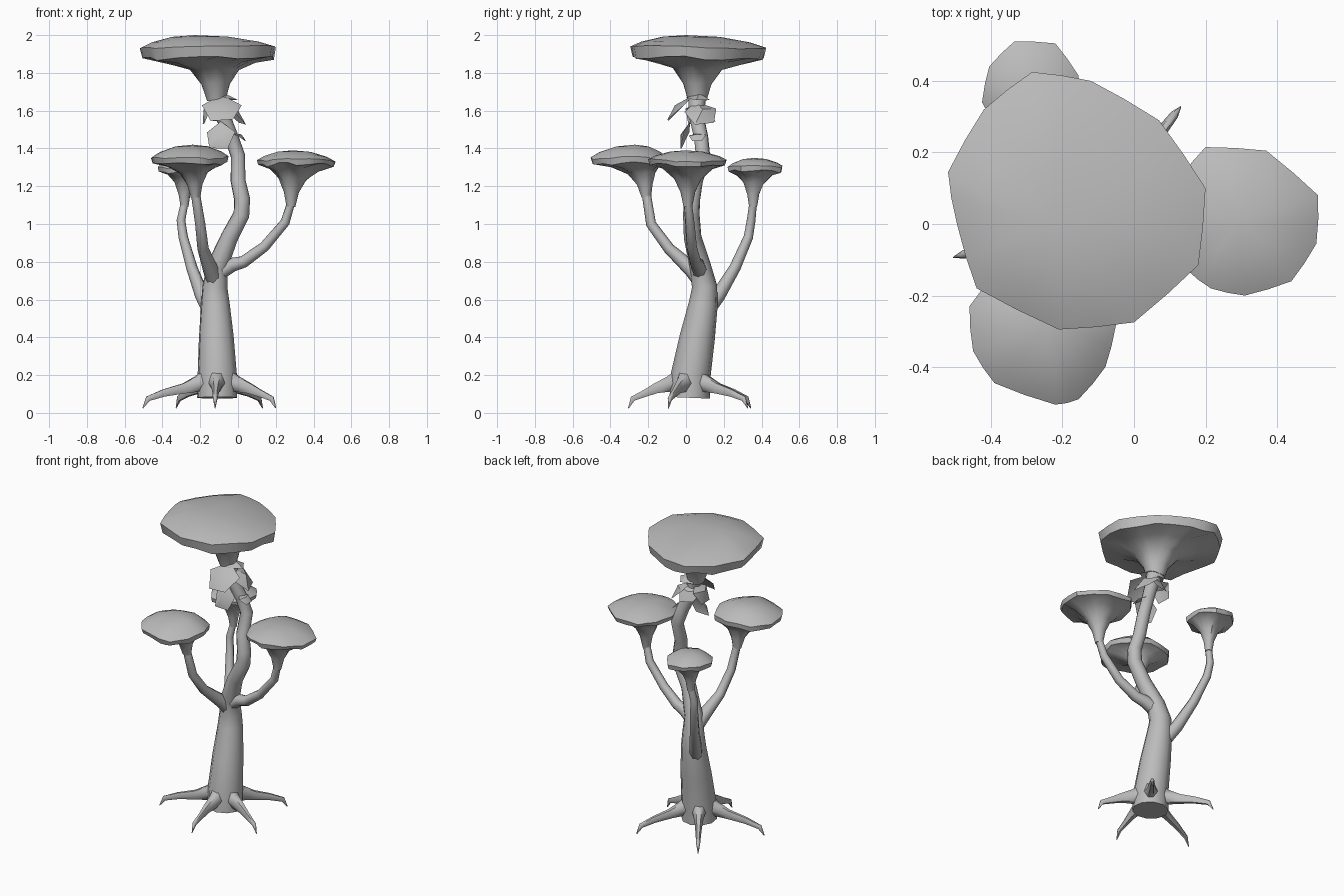
import bpy, bmesh, math, random
from mathutils import Vector

random.seed(4)
if "Cube" in bpy.data.objects:
    bpy.data.objects.remove(bpy.data.objects["Cube"], do_unlink=True)

grey = bpy.data.materials.new("plain grey")
grey.use_nodes = True
COLOUR = (0.5, 0.5, 0.5, 1)
grey.diffuse_color = COLOUR
grey.node_tree.nodes["Principled BSDF"].inputs["Base Color"].default_value = COLOUR


def finish(name, bm, angle):
    bmesh.ops.recalc_face_normals(bm, faces=bm.faces)
    mesh = bpy.data.meshes.new(name)
    bm.to_mesh(mesh)
    bm.free()
    mesh.materials.append(grey)
    ob = bpy.data.objects.new(name, mesh)
    bpy.context.scene.collection.objects.link(ob)
    bpy.ops.object.select_all(action='DESELECT')
    ob.select_set(True)
    bpy.context.view_layer.objects.active = ob
    bpy.ops.object.shade_smooth_by_angle(angle=math.radians(angle))


def loft(name, rings, angle, tip=None):
    """Skin a list of point rings; close the start flat and the end flat or to a tip."""
    bm = bmesh.new()
    loops = [[bm.verts.new(p) for p in ring] for ring in rings]
    n = len(loops[0])
    for a, b in zip(loops, loops[1:]):
        for i in range(n):
            j = (i + 1) % n
            bm.faces.new((a[i], a[j], b[j], b[i]))
    bm.faces.new(loops[0])
    if tip is None:
        bm.faces.new(loops[-1])
    else:
        peak = bm.verts.new(tip)
        for i in range(n):
            bm.faces.new((loops[-1][i], loops[-1][(i + 1) % n], peak))
    finish(name, bm, angle)


def tube(name, path, sides=8, ref=(0.2, 1, 0), tall=1.0):
    """Tapered tube through (x, y, z, radius) points; tall stretches the section along ref."""
    pts = [Vector(p[:3]) for p in path]
    rings = []
    for i, p in enumerate(pts):
        d = (pts[min(i + 1, len(pts) - 1)] - pts[max(i - 1, 0)]).normalized()
        u = d.cross(Vector(ref)).normalized()
        v = u.cross(d)
        r = path[i][3]
        rings.append([p + u * r * math.cos(a) + v * r * tall * math.sin(a)
                      for a in (math.tau * k / sides for k in range(sides))])
    loft(name, rings, 62)


def crown(name, throat, r, outline, rim_z, top, lip):
    """Funnel that opens from a stem to an irregular flat-domed crown."""
    t = Vector(throat)
    edge = [Vector((x, y, rim_z + random.uniform(-0.01, 0.01))) for x, y in outline]
    edge = sorted(edge, key=lambda e: math.atan2(e.y - t.y, e.x - t.x))
    dense = []
    for a, b in zip(edge, edge[1:] + edge[:1]):
        mid = (a + b) / 2
        dense += [a, mid + (mid - t).normalized() * 0.004]
    # Fluted underside: alternate ribs hang lower than the hollows
    rings = []
    for f, h, flute in ((0, 0, 0), (0.09, 0.32, 0), (0.27, 0.6, 0.02),
                        (0.6, lip - 0.07, 0.05), (0.96, lip, 0.03), (1, 1, 0)):
        ring = []
        for i, e in enumerate(dense):
            d = Vector((e.x - t.x, e.y - t.y, 0))
            p = t + d.normalized() * r * (1 - f) + d * f
            wave = flute * (random.uniform(0, 1) if i % 4 < 2 else random.uniform(-1, 0))
            p.z = t.z + (e.z - t.z) * (h + wave)
            ring.append(p)
        rings.append(ring)
    # Low dome on top
    peak = Vector(top)
    for f, h in ((0.8, 0.42), (0.42, 0.86)):
        ring = []
        for e in dense:
            p = peak.lerp(e, f)
            p.z = e.z + (peak.z - e.z) * h
            ring.append(p)
        rings.append(ring)
    loft(name, rings, 45, peak)


def leaf(name, centre, normal, r):
    """Small five-sided cupped plate."""
    c, n = Vector(centre), Vector(normal).normalized()
    side = n.cross(Vector((0, 0, 1))).normalized()
    up = side.cross(n)
    bm = bmesh.new()
    mid = bm.verts.new(c + n * r * 0.12)
    rim = []
    for k in range(5):
        a = math.tau * (k + 0.25) / 5
        s = r * random.uniform(0.95, 1.15)
        rim.append(bm.verts.new(c + side * s * math.cos(a) + up * s * math.sin(a)
                                - n * r * random.uniform(0.15, 0.45)))
    for k in range(5):
        bm.faces.new((mid, rim[k], rim[(k + 1) % 5]))
    finish(name, bm, 30)


# Trunk running on into the winding main stem
tube("trunk", [(-0.11, 0.02, 0.08, 0.108), (-0.11, 0.025, 0.2, 0.106),
               (-0.115, 0.06, 0.4, 0.094), (-0.12, 0.092, 0.58, 0.077),
               (-0.122, 0.098, 0.67, 0.067), (-0.108, 0.075, 0.78, 0.056),
               (-0.045, 0.035, 0.93, 0.047), (0.018, 0.028, 1.05, 0.044),
               (0.022, 0.032, 1.13, 0.043), (0.0, 0.05, 1.23, 0.04),
               (0.0, 0.09, 1.36, 0.039), (-0.035, 0.08, 1.46, 0.038),
               (-0.08, 0.055, 1.57, 0.04), (-0.115, 0.06, 1.7, 0.05)], 10)

# Side branches
tube("left_branch", [(-0.12, 0.08, 0.73, 0.042), (-0.03, 0.06, 0.785, 0.038),
                     (0.03, 0.05, 0.8, 0.032), (0.14, 0.03, 0.88, 0.028),
                     (0.25, 0.02, 1.01, 0.025), (0.28, 0.01, 1.11, 0.022)])
tube("front_branch", [(-0.12, 0.09, 0.69, 0.047), (-0.145, 0.03, 0.76, 0.042),
                      (-0.185, -0.09, 0.87, 0.03), (-0.2, -0.185, 1.0, 0.027),
                      (-0.225, -0.21, 1.16, 0.024)], ref=(1, 0, 0))
tube("back_branch", [(-0.15, 0.11, 0.54, 0.04), (-0.19, 0.17, 0.62, 0.038),
                     (-0.245, 0.26, 0.77, 0.03), (-0.29, 0.33, 0.93, 0.025),
                     (-0.302, 0.345, 1.02, 0.023), (-0.283, 0.355, 1.11, 0.02)], ref=(1, 0, 0))

# Crowns
crown("top_crown", (-0.115, 0.06, 1.65), 0.048,
      [(-0.52, 0.145), (-0.42, 0.32), (-0.285, 0.425), (-0.12, 0.4), (0.07, 0.29),
       (0.2, 0.1), (0.18, -0.115), (0, -0.275), (-0.21, -0.295), (-0.44, -0.18),
       (-0.495, 0)], 1.935, (-0.23, 0.0, 2.0), 0.8)
crown("left_crown", (0.28, 0.01, 1.09), 0.023,
      [(0.2, 0.215), (0.37, 0.205), (0.515, 0.08), (0.51, -0.055), (0.44, -0.16),
       (0.31, -0.2), (0.215, -0.18), (0.15, -0.13), (0.1, 0), (0.13, 0.13)],
      1.335, (0.29, 0.0, 1.39), 0.9)
crown("front_crown", (-0.225, -0.21, 1.14), 0.025,
      [(-0.46, -0.23), (-0.45, -0.355), (-0.39, -0.445), (-0.22, -0.505), (-0.155, -0.49),
       (-0.08, -0.4), (-0.05, -0.28), (-0.1, -0.15), (-0.22, -0.1), (-0.38, -0.13)],
      1.35, (-0.24, -0.27, 1.42), 0.85)
crown("back_crown", (-0.283, 0.355, 1.09), 0.021,
      [(-0.335, 0.51), (-0.22, 0.505), (-0.155, 0.415), (-0.16, 0.29), (-0.26, 0.22),
       (-0.37, 0.25), (-0.425, 0.34), (-0.405, 0.44)], 1.3, (-0.29, 0.36, 1.35), 0.88)

# Five clawed roots around the trunk
for k, reach in enumerate((0.39, 0.39, 0.41, 0.325, 0.33)):
    a = math.radians(52 + 72 * k)
    steps = ((0.06, 0.165, 0.055), (0.11, 0.152, 0.036), (0.18, 0.13, 0.024),
             (reach * 0.72, 0.105, 0.017), (reach * 0.93, 0.075, 0.012), (reach, 0.025, 0.002))
    tube(f"root_{k + 1}", [(-0.11 + d * math.cos(a), 0.02 + d * math.sin(a), z, r)
                           for d, z, r in steps], 6, (0, 0, 1), 1.3)

# Leaf plates clustered under the top crown
for k, spec in enumerate((((-0.1, -0.02, 1.47), (-0.2, -1, 0.4), 0.075),
                          ((-0.085, -0.05, 1.62), (0, -0.7, 0.75), 0.1),
                          ((-0.175, 0.06, 1.6), (-1, -0.1, 0.65), 0.07),
                          ((-0.01, 0.085, 1.6), (0.7, 0.3, 0.75), 0.09),
                          ((0.015, 0.06, 1.47), (0.5, 0, 0.8), 0.045),
                          ((-0.075, 0.07, 1.685), (0.2, 0.1, 1), 0.07),
                          ((-0.1, 0.12, 1.6), (-0.2, 0.8, 0.7), 0.07))):
    leaf(f"leaf_{k + 1}", *spec)
